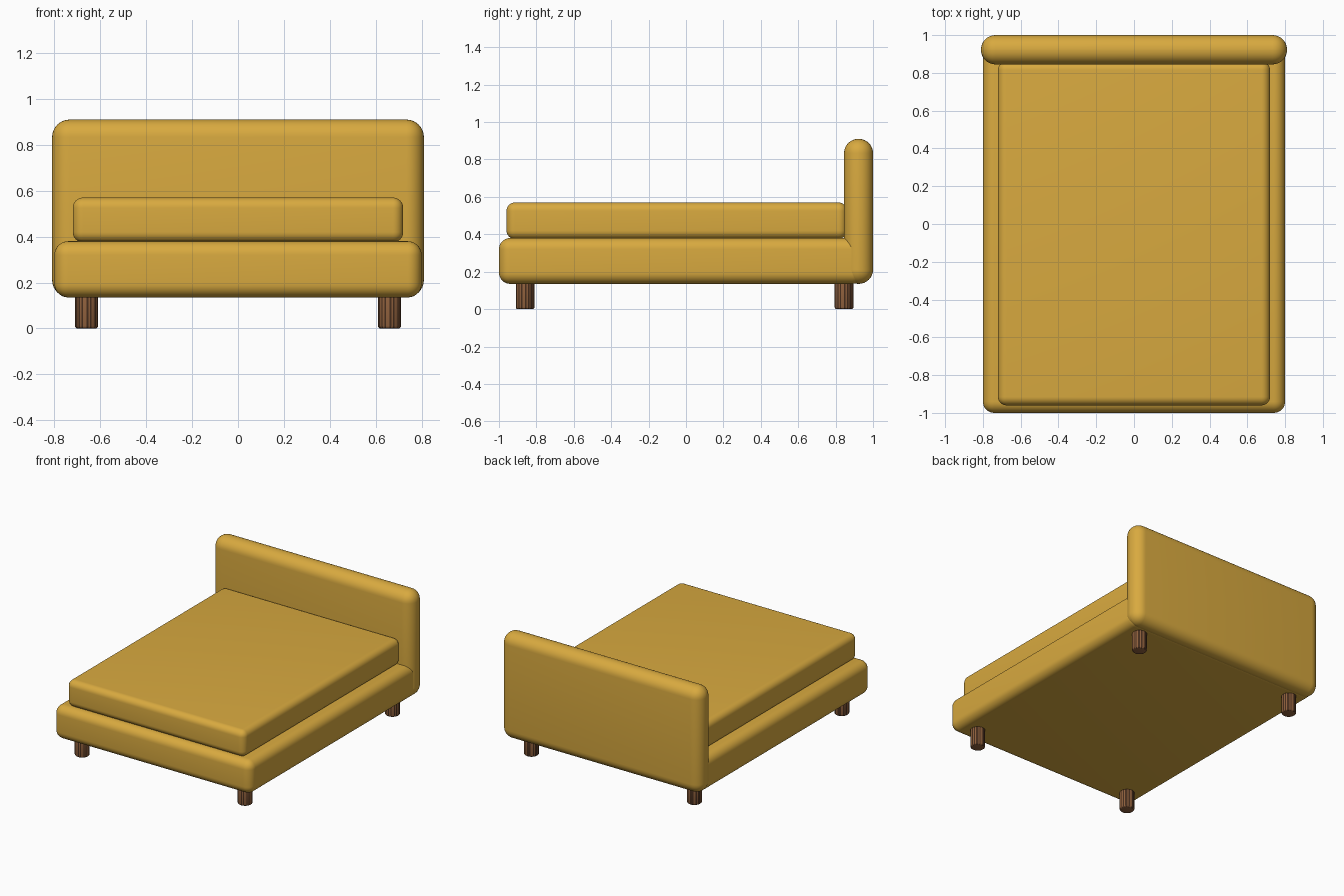
import bpy, bmesh, math

cube = bpy.data.objects.get("Cube")
if cube:
    bpy.data.objects.remove(cube, do_unlink=True)


def material(name, rgb):
    m = bpy.data.materials.new(name)
    m.use_nodes = True
    m.diffuse_color = (*rgb, 1)
    m.node_tree.nodes["Principled BSDF"].inputs["Base Color"].default_value = (*rgb, 1)
    return m


fabric = material("mustard fabric", (0.69, 0.40, 0.05))
wood = material("brown wood", (0.27, 0.115, 0.045))
grain = material("dark wood grain", (0.06, 0.026, 0.012))


def finish(bm, name, mats, angle=40):
    mesh = bpy.data.meshes.new(name)
    bm.to_mesh(mesh)
    bm.free()
    for m in mats:
        mesh.materials.append(m)
    ob = bpy.data.objects.new(name, mesh)
    bpy.context.collection.objects.link(ob)
    bpy.ops.object.select_all(action="DESELECT")
    ob.select_set(True)
    bpy.context.view_layer.objects.active = ob
    bpy.ops.object.shade_smooth_by_angle(angle=math.radians(angle))
    return ob


def cushion(name, low, high, radius):
    """Upholstered box with rounded edges between two corners."""
    bm = bmesh.new()
    bmesh.ops.create_cube(bm, size=1)
    for v in bm.verts:
        v.co = [(a + b) / 2 + c * (b - a) for a, b, c in zip(low, high, v.co)]
    bmesh.ops.bevel(bm, geom=bm.edges[:], offset=radius, segments=8,
                    profile=0.5, affect="EDGES", clamp_overlap=True)
    return finish(bm, name, [fabric])


def leg(name, x, y, radius=0.05, height=0.145):
    """Round wooden leg with vertical grain strips and eased ends."""
    sides = 40
    bm = bmesh.new()
    bmesh.ops.create_cone(bm, cap_ends=True, segments=sides, radius1=radius,
                          radius2=radius, depth=height)
    rims = [e for e in bm.edges if abs(e.verts[0].co.z - e.verts[1].co.z) < 0.001]
    bmesh.ops.bevel(bm, geom=rims, offset=0.01, segments=3, profile=0.5, affect="EDGES")
    for f in bm.faces:
        c = f.calc_center_median()
        if c.xy.length > radius / 2:
            strip = int((math.atan2(c.y, c.x) / math.tau + 0.5) * sides)
            f.material_index = int(strip % 5 in (0, 2) or strip % 7 == 3)
    bmesh.ops.translate(bm, verts=bm.verts, vec=(x, y, height / 2))
    return finish(bm, name, [wood, grain])


# Upholstered parts
cushion("bed_base", (-0.8, -1, 0.135), (0.8, 0.95, 0.38), 0.06)
cushion("mattress", (-0.72, -0.96, 0.375), (0.72, 0.86, 0.57), 0.045)
cushion("headboard", (-0.81, 0.845, 0.135), (0.81, 1, 0.91), 0.076)

# Legs
for side, x in (("left", 0.66), ("right", -0.66)):
    for end, y in (("front", -0.86), ("back", 0.845)):
        leg(f"{end}_{side}_leg", x, y)
